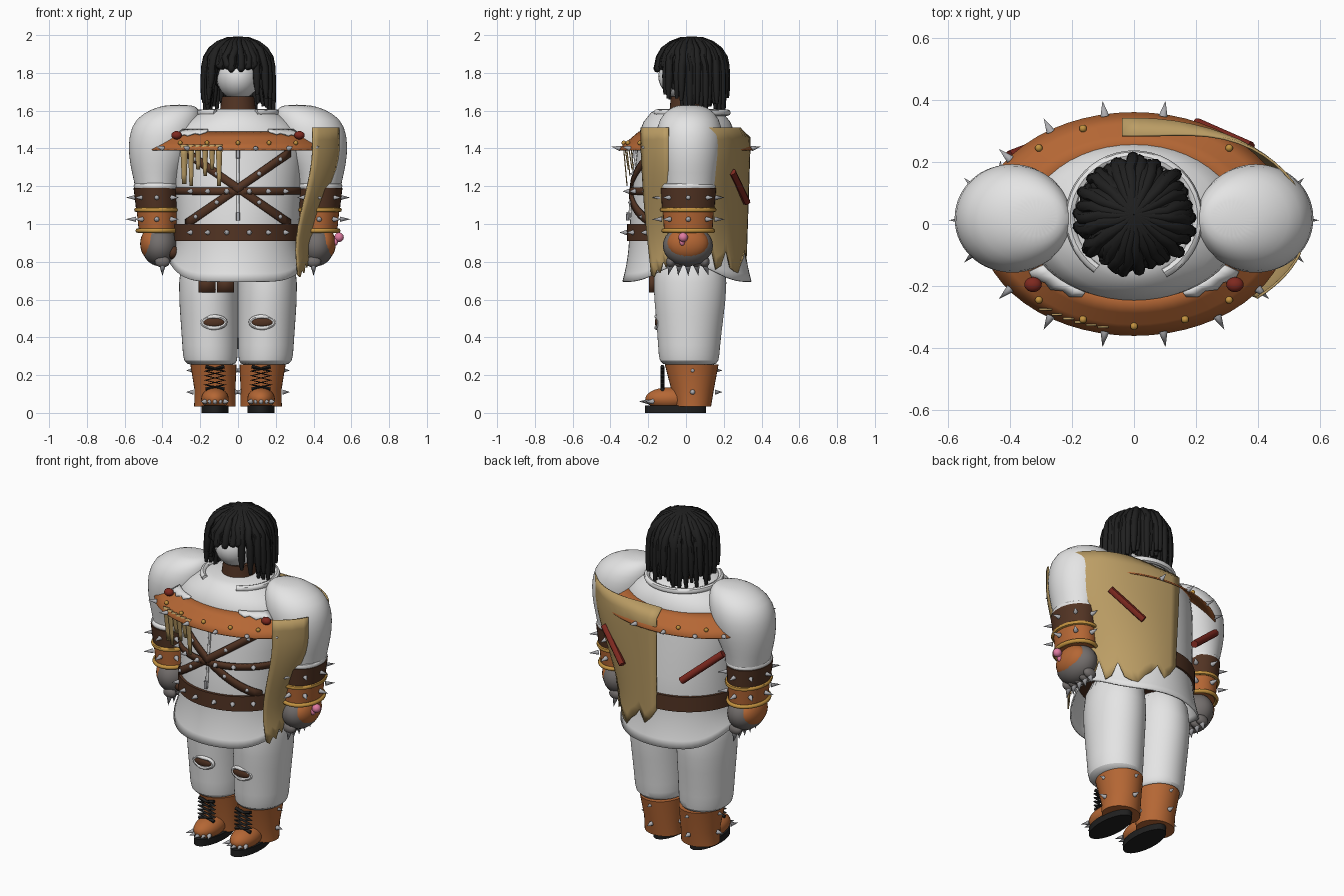
import bpy, bmesh, math, random
from math import sin, cos, pi, radians
from mathutils import Vector, Matrix

random.seed(4)
cube = bpy.data.objects.get("Cube")
if cube:
    bpy.data.objects.remove(cube)

# Materials
PALETTE = {"white_cloth": (.78, .78, .78), "black": (.014, .014, .014),
           "orange_leather": (.46, .135, .035), "brown_leather": (.085, .034, .017),
           "tan_hide": (.5, .34, .13), "gold": (.55, .29, .05), "red": (.21, .022, .014),
           "pink": (.75, .2, .36), "steel": (.42, .42, .44), "grey_glove": (.17, .155, .15)}
MATS = {}
for key, rgb in PALETTE.items():
    m = bpy.data.materials.new(key)
    m.use_nodes = True
    m.diffuse_color = (*rgb, 1)
    m.node_tree.nodes["Principled BSDF"].inputs["Base Color"].default_value = (*rgb, 1)
    MATS[key] = m


def finish(name, bm, mat, subsurf=0, thick=0):
    bmesh.ops.recalc_face_normals(bm, faces=bm.faces)
    me = bpy.data.meshes.new(name)
    bm.to_mesh(me)
    bm.free()
    me.materials.append(MATS[mat])
    me.shade_smooth()
    me.set_sharp_from_angle(angle=radians(45))
    ob = bpy.data.objects.new(name, me)
    bpy.context.collection.objects.link(ob)
    if thick:
        ob.modifiers.new("thickness", "SOLIDIFY").thickness = thick
    if subsurf:
        sub = ob.modifiers.new("smooth", "SUBSURF")
        sub.levels = sub.render_levels = subsurf


def loft(name, rings, mat, n=32, subsurf=0):
    """Closed body through elliptical rings (z, cx, cy, rx, ry)."""
    bm = bmesh.new()
    loops = [[bm.verts.new((cx + rx * cos(2 * pi * i / n), cy + ry * sin(2 * pi * i / n), z))
              for i in range(n)] for z, cx, cy, rx, ry in rings]
    for a, b in zip(loops, loops[1:]):
        for i in range(n):
            bm.faces.new((a[i], a[(i + 1) % n], b[(i + 1) % n], b[i]))
    bm.faces.new(loops[0])
    bm.faces.new(loops[-1])
    finish(name, bm, mat, subsurf)


def sheet(name, fn, nu, nv, mat, thick=.008):
    """Thin surface from a function of u and v in 0..1."""
    bm = bmesh.new()
    g = [[bm.verts.new(fn(i / nu, j / nv)) for j in range(nv + 1)] for i in range(nu + 1)]
    for i in range(nu):
        for j in range(nv):
            bm.faces.new((g[i][j], g[i + 1][j], g[i + 1][j + 1], g[i][j + 1]))
    bmesh.ops.remove_doubles(bm, verts=bm.verts, dist=1e-5)
    finish(name, bm, mat, thick=thick)


def ball(name, loc, size, mat):
    bm = bmesh.new()
    bmesh.ops.create_uvsphere(bm, u_segments=24, v_segments=14, radius=1,
                              matrix=Matrix.Translation(loc) @ Matrix.Diagonal((*size, 1)))
    finish(name, bm, mat)


def tube(name, paths, radius, mat, taper=None, cyclic=False):
    """Round cords along one or more paths, turned into a mesh."""
    cu = bpy.data.curves.new(name, "CURVE")
    cu.dimensions, cu.bevel_depth, cu.bevel_resolution, cu.use_fill_caps = "3D", radius, 2, True
    for pts in paths:
        sp = cu.splines.new("POLY")
        sp.points.add(len(pts) - 1)
        sp.use_cyclic_u = cyclic
        for k, (p, q) in enumerate(zip(sp.points, pts)):
            p.co = (*q, 1)
            p.radius = taper[k] if taper else 1
    tmp = bpy.data.objects.new(name + "_path", cu)
    bpy.context.collection.objects.link(tmp)
    me = bpy.data.meshes.new_from_object(tmp.evaluated_get(bpy.context.evaluated_depsgraph_get()))
    bpy.data.objects.remove(tmp)
    bm = bmesh.new()
    bm.from_mesh(me)
    finish(name, bm, mat)


def oval(z, cx, cy, rx, ry, a0=0, a1=360, n=40):
    return [(cx + rx * cos(radians(a0 + (a1 - a0) * i / n)),
             cy + ry * sin(radians(a0 + (a1 - a0) * i / n)), z) for i in range(n)]


spikes = bmesh.new()


def spike(loc, direction, length=.05, r=.014):
    d = Vector(direction).normalized()
    mat = Matrix.Translation(Vector(loc) + d * length / 2) @ d.to_track_quat("Z", "Y").to_matrix().to_4x4()
    bmesh.ops.create_cone(spikes, cap_ends=True, segments=8, radius1=r, radius2=0, depth=length, matrix=mat)


# Torso and flared skirt
BODY = [(.92, .325, .3), (1.0, .327, .302), (1.1, .33, .295), (1.25, .34, .28), (1.4, .35, .262),
        (1.49, .34, .25), (1.54, .28, .23), (1.59, .2, .19), (1.61, .15, .15)]


def on_chest(x, z, off=.008):
    for (z0, x0, y0), (z1, x1, y1) in zip(BODY, BODY[1:]):
        if z <= z1:
            t = (z - z0) / (z1 - z0)
            rx, ry = x0 + (x1 - x0) * t, y0 + (y1 - y0) * t
            return Vector((x, -ry * math.sqrt(max(0, 1 - (x / rx) ** 2)) - off, z))


loft("torso", [(z, 0, .005, x, y) for z, x, y in BODY], "white_cloth", 48)


def skirt(u, v):
    a = 2 * pi * u
    z = .95 + (.695 + .1 * cos(a) ** 6 - .95) * v
    return ((.328 + .035 * v * v) * cos(a), .005 + (.306 + .036 * v * v) * sin(a), z)


sheet("skirt", skirt, 56, 6, "white_cloth")
tube("collar", [oval(1.59, 0, .02, .205, .2, -62, 242)], .017, "white_cloth")
tube("chest_seam", [[on_chest(0, 1.02 + .02 * i, -.002) for i in range(19)]], .008, "white_cloth")
for z in (1.04, 1.37):
    tube("clasp", [[on_chest(0, z - .022), on_chest(0, z + .022)]], .01, "steel")

# Belts and crossed straps
loft("waist_belt", [(z, 0, .005, .34, .318) for z in (.91, 1.0)], "brown_leather", 48)
sheet("chest_belt", lambda u, v: on_chest(-.332 * cos(pi * u), 1.155 + .037 * v, .012), 36, 1, "brown_leather", .012)
for s in (-1, 1):
    sheet("cross_strap", lambda u, v: on_chest(s * (u - .5) * .56, 1.0 + .38 * u + (v - .5) * .05, .012),
          20, 1, "brown_leather", .012)
    for u in (.1, .3, .7, .9):
        spike(on_chest(s * (u - .5) * .56, 1.0 + .38 * u, .014), (0, -1, 0), .02, .012)
    for x in (.06, .16, .25):
        spike(on_chest(s * x, 1.173, .018), (s * x, -.3, 0), .035)
        spike(on_chest(s * x, .955, .018), (s * x, -.3, 0), .04)
for x in (-.165, -.065):
    sheet("pouch", lambda u, v: (x + .09 * (u - .5), -.195, .637 + .09 * v), 1, 1, "brown_leather", .03)


# Orange mantle with torn white flaps, studs and spikes
def mantle(u, v):
    a = 2 * pi * u
    return Vector(((.35 + .15 * v) * cos(a), (.25 + .11 * v) * sin(a), 1.49 - .095 * v))


sheet("mantle", mantle, 56, 3, "orange_leather")
for s in (-1, 1):
    sheet("torn_flap", lambda u, v: mantle(.75 + s * (.075 + .085 * u), v * (.12 + .22 * u + .1 * (round(u * 6) % 2)))
          + Vector((0, 0, .012)), 6, 2, "white_cloth")
    for side in (-1, 1):
        for deg in (48, 69, 90):
            a = side * (radians(deg) if s > 0 else pi - radians(deg))
            if deg < 90 or s > 0:
                ball("gold_stud", mantle(a / (2 * pi), .72) + Vector((0, 0, .008)), (.012,) * 3, "gold")
        for deg in (36, 57, 79):
            a = side * (radians(deg) if s > 0 else pi - radians(deg))
            if deg == 79 or (s, side) != (1, 1):
                spike(mantle(a / (2 * pi), .95), (cos(a) * .8, sin(a), .2))
    ball("red_knob", (s * .325, -.195, 1.47), (.028, .024, .022), "red")
tube("red_rod_left", [[(.375, .245, 1.275), (.2, .322, 1.115)]], .02, "red")
tube("red_rod_right", [[(-.4, .215, 1.3), (-.18, .3, 1.11)]], .021, "red")

# Hide fringe hanging under the mantle on the right
for i, (length, w) in enumerate(((.19, .042), (.2, .034), (.12, .036), (.15, .034), (.12, .034), (.2, .036))):
    x = -.285 + .037 * i
    y = .018 - .36 * math.sqrt(1 - (x / .5) ** 2)
    sheet("fringe", lambda u, v: (x + (u - .5) * w * (1 - .45 * v), y + .02 * v, 1.42 - length * 1.1 * v),
          1, 4, "tan_hide", .006)

# Ragged cape in front of and behind the left arm
def cape_part(name, start, start_low, end, hem):
    count = len(hem) - 1

    def cape(u, v):
        first = start + (start_low - start) * v ** 2
        a = radians(first + (end - first) * u)
        z = 1.51 + (hem[round(u * count)] - 1.51) * v
        t = min(1, max(0, (z - .82) / .6))
        rx = .39 + .17 * t * t * (3 - 2 * t)
        ry = .322 + .02 * t - (.055 * max(0, sin(a)) ** 8 if v == 0 else 0)
        return (rx * cos(a), ry * sin(a), z)
    sheet(name, cape, count, 12, "tan_hide")


cape_part("cape_front", -45, -35, -16, (.73, .72, .76, .74, .8, .77, .84))
cape_part("cape_back", 12, 12, 94, (.84, .8, .88, .76, .78, .86, .77, .75, .74, .79, .82, .87, .8, .84, .9))

# Arms, bracers and gloves
for s in (-1, 1):
    arm = [(1.632, .31, .07, .06), (1.61, .33, .125, .11), (1.56, .37, .175, .16), (1.47, .392, .188, .182),
           (1.36, .41, .17, .168), (1.27, .427, .135, .148), (1.19, .43, .112, .134), (.98, .43, .09, .11)]
    loft("sleeve", [(z, s * x, .018, a, b) for z, x, a, b in arm], "white_cloth", 28, 1)
    tube("torn_cuff", [oval(1.2, s * .43, .012, .105, .128)], .018, "white_cloth", cyclic=True)
    loft("upper_bracer", [(1.08, s * .43, .012, .11, .138), (1.19, s * .435, .012, .118, .148)], "brown_leather")
    loft("lower_bracer", [(.96, s * .425, .012, .1, .128), (1.085, s * .43, .012, .108, .136)], "orange_leather")
    for z, r in ((1.075, .11), (.965, .103)):
        tube("gold_ring", [oval(z, s * .428, .012, r, r + .028)], .012, "gold", cyclic=True)
    for z in (1.14, 1.025):
        for i in range(8):
            a = pi / 4 * i
            spike((s * .43 + .11 * cos(a), .012 + .138 * sin(a), z), (cos(a), sin(a), 0), .055)
    ball("glove", (s * .415, .01, .885), (.095, .133, .108), "grey_glove")
    ball("glove_guard", (s * .452, .01, .895), (.066, .112, .088), "orange_leather")
    ball("thumb", (s * .345, -.05, .85), (.035, .04, .035), "brown_leather")
    for i in range(5):
        y = -.08 + .045 * i
        ball("knuckle", (s * .4, y, .8), (.04, .025, .03), "grey_glove")
        spike((s * .4, y, .785), (0, y, -.3), .06, .018)
ball("pink_gem", (.535, -.015, .93), (.025,) * 3, "pink")
ball("pink_gem_drop", (.515, -.02, .905), (.014, .014, .02), "pink")

# Legs, knee tears and boots
for s in (-1, 1):
    leg = [(.9, .15, .02, .145, .18), (.68, .158, .022, .16, .2), (.52, .153, .02, .154, .18),
           (.34, .147, .016, .147, .163), (.27, .146, .016, .145, .16), (.248, .138, .02, .115, .13)]
    loft("trouser_leg", [(z, s * x, y, a, b) for z, x, y, a, b in leg], "white_cloth", 32, 1)
    ball("knee_hole", (s * .128, -.15, .48), (.056, .015, .027), "brown_leather")
    tube("knee_tear", [[(s * .128 + .062 * cos(a), -.157 + .014 * abs(cos(a)), .48 + .03 * sin(a))
                        for a in (2 * pi * i / 20 for i in range(20))]], .011, "white_cloth", cyclic=True)
    shaft = [(.035, .122, .035, .11, .098), (.12, .122, .035, .108, .112), (.255, .13, .03, .122, .142)]
    loft("boot_shaft", [(z, s * x, y, a, b) for z, x, y, a, b in shaft], "orange_leather")
    ball("boot_toe", (s * .122, -.09, .075), (.073, .125, .06), "orange_leather")
    loft("sole", [(z, s * .122, -.055, .072, .162) for z in (0, .04)], "black")
    lace = [(s * .122 + (.05 if i % 2 else -.05), -.125, .125 + .024 * i) for i in range(6)]
    tube("boot_laces", [lace, [(s * .244 - x, y, z) for x, y, z in lace]], .01, "black")
    for i in range(5):
        x = (i - 2) * .026
        spike((s * .122 + x, -.2 + abs(x) * .5, .06), (x, -.1, 0), .05)
    for z in (.11, .225):
        for a in (0, pi / 2, pi):
            spike((s * .125 + .11 * cos(a), .035 + .118 * sin(a), z), (cos(a), sin(a), 0), .04)
finish("metal_spikes", spikes, "steel")

# Head and neck
loft("neck", [(1.57, 0, .01, .1, .1), (1.675, 0, .01, .085, .09)], "brown_leather")
ball("head", (0, -.005, 1.782), (.115, .142, .125), "white_cloth")

# Hair of thick hanging locks
ball("hair_cap", (0, .045, 1.835), (.165, .15, .145), "black")
locks = []
for layer, (count, reach) in enumerate(((34, .176), (30, .155), (22, .165))):
    for i in range(count):
        a = 360 * (i + .5 * layer) / count + random.uniform(-5, 5)
        front = abs((a + 90 + 180) % 360 - 180)
        end = (1.81 if front < 38 else 1.68 if front < 65 else 1.62) + random.uniform(-.03, .05)
        if layer and front < 50:
            end = max(end, 1.83)
        a, r = radians(a), reach * random.uniform(.92, 1.06)
        pts = []
        for k in range(6):
            t, twist = pi / 2 * k / 5, a + random.uniform(-.06, .06)
            pts.append((r * sin(t) * cos(twist), .03 + r * sin(t) * sin(twist), 1.835 + (reach - .03) * cos(t)))
        x, y, z = pts[-1]
        for k in (1, 2, 3):
            pts.append((x * (1 + .02 * k), .03 + (y - .03) * (1 + .015 * k), z + (end - z) * k / 3))
        locks.append(pts)
tube("hair_locks", locks, .02, "black", taper=(.6, .8, .9, 1, 1, 1, 1, .85, .45))
